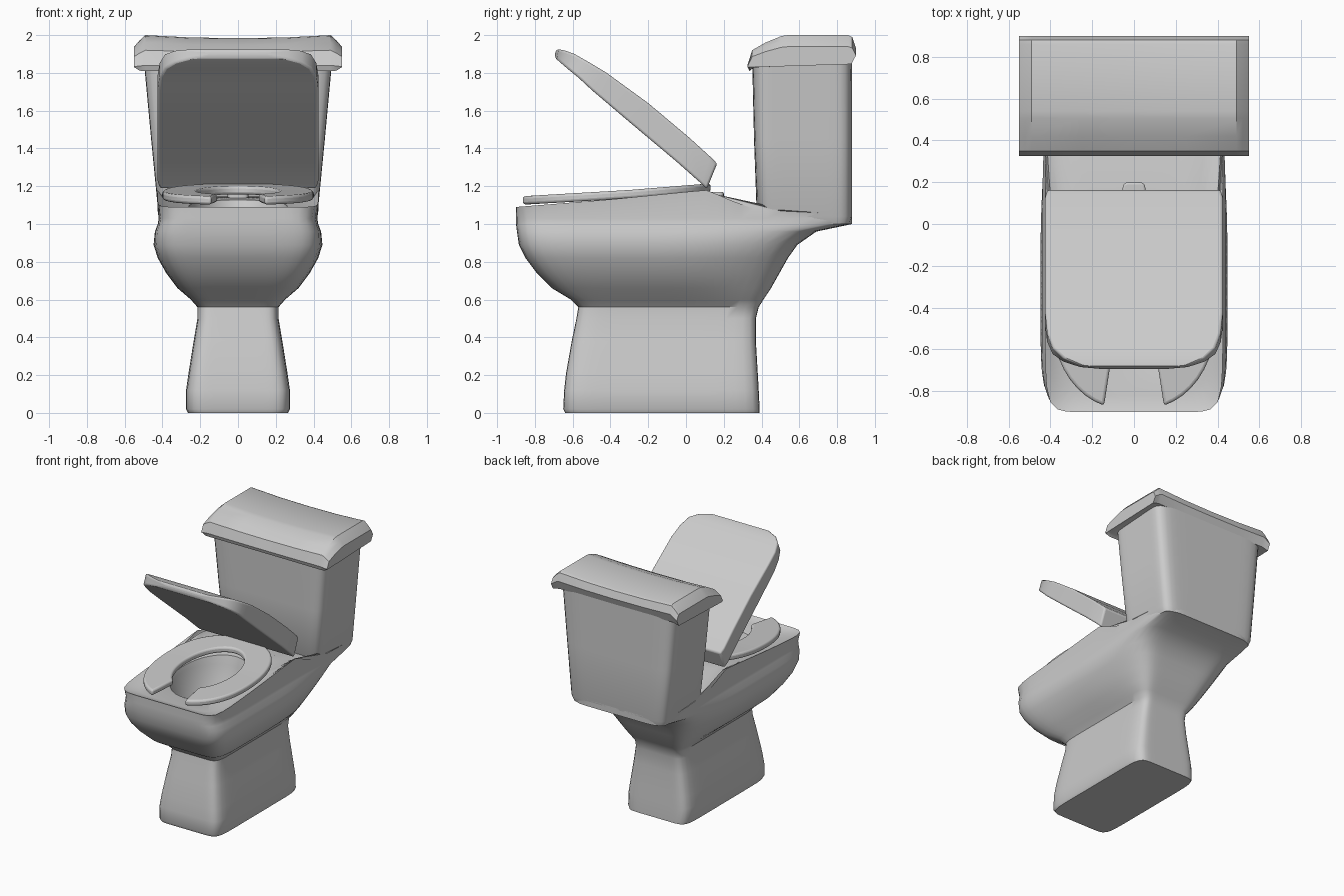
import bpy, bmesh
from math import cos, sin, pi, radians, asin

if "Cube" in bpy.data.objects:
    bpy.data.objects.remove(bpy.data.objects["Cube"])


def interp(pts, t):
    for (a, va), (b, vb) in zip(pts, pts[1:]):
        if t <= b:
            return va + (vb - va) * max(0, (t - a) / (b - a))
    return pts[-1][1]


def finish(name, bm, bevel=0, angle=40):
    bmesh.ops.recalc_face_normals(bm, faces=bm.faces)
    me = bpy.data.meshes.new(name)
    bm.to_mesh(me)
    bm.free()
    ob = bpy.data.objects.new(name, me)
    bpy.context.collection.objects.link(ob)
    if bevel:
        m = ob.modifiers.new("bevel", 'BEVEL')
        m.width, m.segments, m.angle_limit = bevel, 3, radians(40)
    bpy.ops.object.select_all(action='DESELECT')
    ob.select_set(True)
    bpy.context.view_layer.objects.active = ob
    bpy.ops.object.shade_smooth_by_angle(angle=radians(angle))
    return ob


def loft(name, rings, **kw):
    """Skin a list of closed rings of equal length and cap both ends."""
    bm = bmesh.new()
    rows = [[bm.verts.new(p) for p in r] for r in rings]
    n = len(rows[0])
    for a, b in zip(rows, rows[1:]):
        for i in range(n):
            j = (i + 1) % n
            bm.faces.new((a[i], a[j], b[j], b[i]))
    bm.faces.new(rows[0])
    bm.faces.new(rows[-1])
    return finish(name, bm, **kw)


def ring(hx, y0, y1, z, power=10, taper=0, n=96):
    """Superellipse ring; z is a height or a function of y; taper narrows the back."""
    cy, hy, pts = (y0 + y1) / 2, (y1 - y0) / 2, []
    for i in range(n):
        c, s = cos(2 * pi * i / n), sin(2 * pi * i / n)
        r = (abs(c) ** power + abs(s) ** power) ** (-1 / power)
        y = cy + hy * r * s
        x = hx * r * c * (1 - taper * max(0, r * s) ** 2)
        pts.append((x, y, z(y) if callable(z) else z))
    return pts


# Bowl and pedestal: one skin from the floor, over the rim and into the basin
RIM = [(-.9, 1.09), (-.4, 1.13), (0, 1.17), (.12, 1.18), (.2, 1.14), (.37, 1.075), (.9, 1.05)]


def rim(drop):
    return lambda y: interp(RIM, y) - drop


bowl = [
    ring(.265, -.64, .39, 0), ring(.275, -.65, .39, .02), ring(.275, -.645, .385, .12),
    ring(.262, -.635, .38, .21), ring(.235, -.605, .37, .38), ring(.215, -.58, .37, .5),
    ring(.215, -.57, .385, .56), ring(.25, -.61, .41, .6, 9), ring(.32, -.71, .45, .66, 8, .12),
    ring(.38, -.79, .495, .74, 8, .15), ring(.425, -.85, .54, .82, 8, .14),
    ring(.447, -.885, .59, .89, 8, .1), ring(.44, -.895, .69, .96, 9, .05),
    ring(.425, -.9, .88, 1.0), ring(.42, -.9, .88, 1.03), ring(.425, -.9, .88, rim(0), 12),
    ring(.40, -.88, .40, rim(.012)), ring(.36, -.82, .13, rim(.03), 6),
    ring(.26, -.70, -.02, rim(.04), 2), ring(.25, -.68, -.04, 1.06, 2),
    ring(.21, -.60, -.08, .88, 2), ring(.12, -.45, -.15, .76, 2)]
loft("bowl", bowl)

# Cistern
loft("cistern", [ring(.405, .40, .87, 1.0), ring(.42, .375, .88, 1.04),
                 ring(.46, .36, .88, 1.45), ring(.50, .35, .88, 1.88)])

# Cistern cover: side profile carried across x, drooping at the ends
COVER = [(.36, 1.83), (.335, 1.81), (.325, 1.84), (.35, 1.92), (.42, 1.96), (.505, 1.995),
         (.54, 2.0), (.86, 2.0), (.88, 1.99), (.9, 1.93), (.875, 1.86)]
rings = []
for x, s in ((-.55, .66), (-.52, .85), (-.49, 1), (-.25, .93), (0, .91),
             (.25, .93), (.49, 1), (.52, .85), (.55, .66)):
    low = 1.84 if abs(x) > .54 else 1.82
    rings.append([(x, y, max(low - .01, 1.82 + (z - 1.82) * s)) for y, z in COVER])
loft("cistern_cover", rings, angle=35)

# Open-front seat, tilted gently up towards the hinges
bm = bmesh.new()
rows, steps = [], 48
for i in range(steps + 1):
    t = 2 * i / steps - 1
    row = []
    for hx, hy, cy, gap, power in ((.40, .51, -.38, .14, 2.3), (.215, .33, -.37, .11, 2)):
        a = t * (pi - asin(gap / hx))
        s, c = sin(a), cos(a)
        r = (abs(c) ** power + abs(s) ** power) ** (-1 / power)
        row.append((hx * r * s, cy + hy * r * c))
    (xo, yo), (xi, yi) = row
    pts = [(xo, yo, 0), (xi, yi, 0), (xi, yi, .045), (xo, yo, .045)]
    rows.append([(x, y, z + interp([(-.9, 1.1), (-.3, 1.135), (.13, 1.17)], y)) for x, y, z in pts])
bm.free()
loft("seat", rows, bevel=.014)

# Raised seat lid: half width, underside (y, z), upper side (y, z)
LID = [(.415, .11, 1.185, .165, 1.32), (.425, .08, 1.215, .13, 1.355),
       (.425, -.05, 1.33, .02, 1.455), (.425, -.3, 1.54, -.2, 1.64),
       (.425, -.50, 1.71, -.42, 1.80), (.415, -.57, 1.775, -.52, 1.86),
       (.39, -.625, 1.82, -.59, 1.90), (.34, -.66, 1.85, -.64, 1.918),
       (.26, -.685, 1.872, -.675, 1.925), (.15, -.695, 1.885, -.69, 1.92)]
loft("seat_lid", [[(-w, a, b), (w, a, b), (w, c, d), (-w, c, d)] for w, a, b, c, d in LID],
     bevel=.012)

# Hinges
for side, x in (("left", -.28), ("right", .21)):
    loft("hinge_" + side, [ring(.055, .07, .2, z, 6, n=24) for z in (1.1, 1.17)], bevel=.01)
